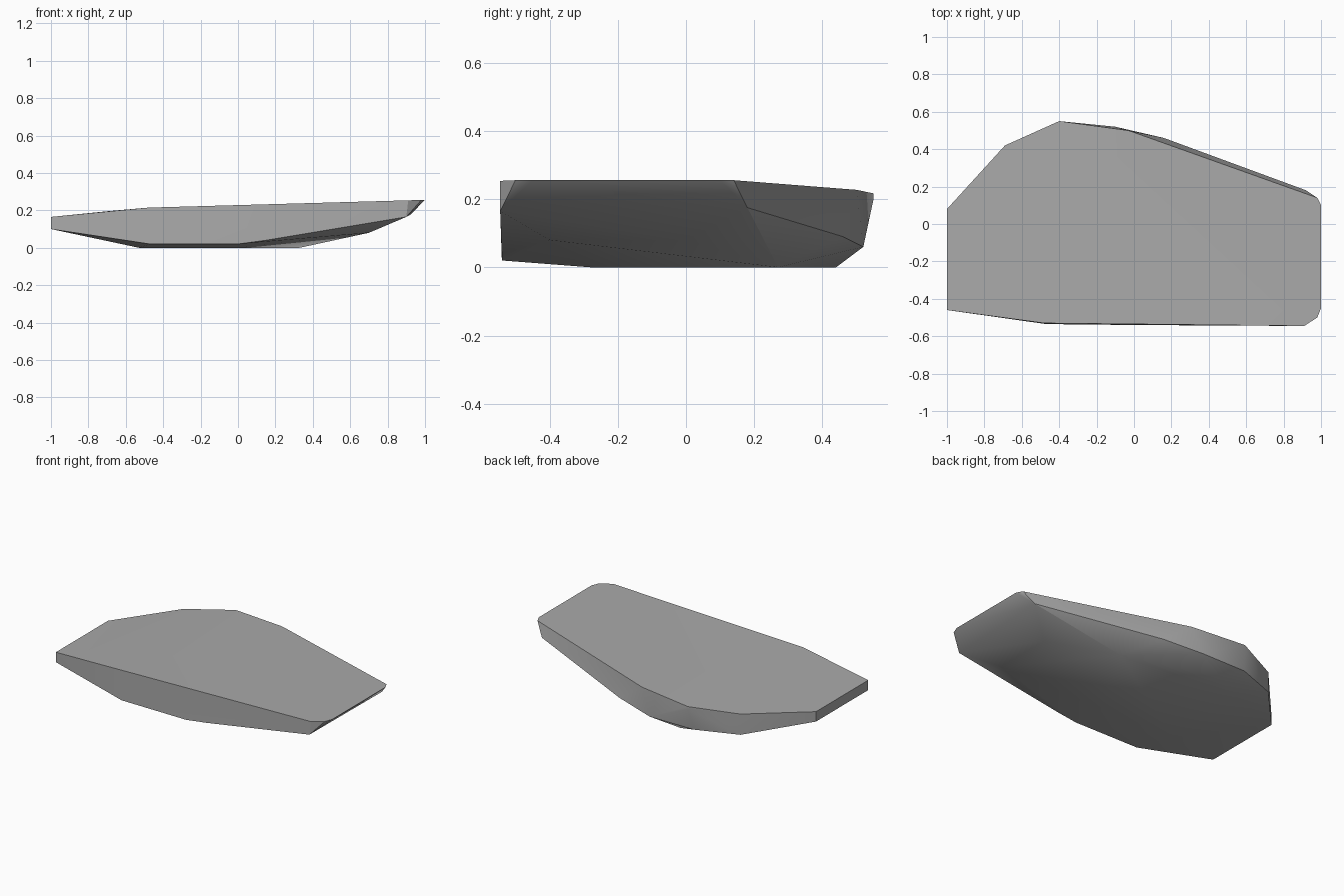
import bpy
import bmesh
import math

# Remove the default cube only
default_cube = bpy.data.objects.get("Cube")
if default_cube:
    bpy.data.objects.remove(default_cube, do_unlink=True)


def make_material(name, colour):
    material = bpy.data.materials.new(name)
    material.use_nodes = True
    material.diffuse_color = colour
    shader = material.node_tree.nodes["Principled BSDF"]
    shader.inputs["Base Color"].default_value = colour
    shader.inputs["Roughness"].default_value = 0.9
    return material


def top_height(x):
    """Gently tilted top surface that drops faster towards the thin end."""
    gentle_slope = 0.228 + 0.028 * x
    thin_end_slope = 0.165 + 0.1 * (x + 1)
    return min(gentle_slope, thin_end_slope)


def convex_rock(name, points, material, smooth_angle):
    """Wrap a convex faceted stone around the given corner points."""
    mesh = bpy.data.meshes.new(name)
    bm = bmesh.new()
    for point in points:
        bm.verts.new(point)
    hull = bmesh.ops.convex_hull(bm, input=bm.verts[:])
    leftover = set(hull["geom_interior"]) | set(hull["geom_unused"])
    loose_verts = [item for item in leftover if isinstance(item, bmesh.types.BMVert)]
    bmesh.ops.delete(bm, geom=loose_verts, context="VERTS")
    bmesh.ops.recalc_face_normals(bm, faces=bm.faces[:])
    bm.to_mesh(mesh)
    bm.free()
    mesh.materials.append(material)
    rock = bpy.data.objects.new(name, mesh)
    bpy.context.scene.collection.objects.link(rock)
    bpy.ops.object.select_all(action="DESELECT")
    rock.select_set(True)
    bpy.context.view_layer.objects.active = rock
    bpy.ops.object.shade_smooth_by_angle(angle=math.radians(smooth_angle))
    return rock


# Outline of the broad top surface, counter-clockwise from the thin end
top_rim = [
    (-1, -.46), (-.48, -.53), (.91, -.545), (.98, -.5), (1, -.45),
    (1, .1), (.98, .14), (-.03, .5), (-.4, .55), (-.69, .42), (-1, .08),
]

# Chipped corners around the sides
side_corners = [
    (-1, -.46, .1), (.9, -.545, .165), (.92, .18, .175), (.16, .46, .09),
    (-.1, .52, .06), (-.4, .55, .2), (-.42, .52, .06), (-.69, .42, .06),
    (-1, .08, .1),
]

# Sloping facets of the underside
under_corners = [
    (-.47, -.535, .02), (0, -.54, .02), (.15, -.54, .04),
    (.7, -.4, .08), (.7, 0, .08),
]

# Flat patch the slab rests on
base_outline = [
    (-.53, -.28), (0, -.28), (.33, .27), (-.27, .44), (-.5, .34),
]

corners = [(x, y, top_height(x)) for x, y in top_rim]
corners += side_corners + under_corners
corners += [(x, y, 0) for x, y in base_outline]

stone_grey = make_material("stone grey", (.4, .4, .4, 1))
convex_rock("rock_slab", corners, stone_grey, smooth_angle=30)
